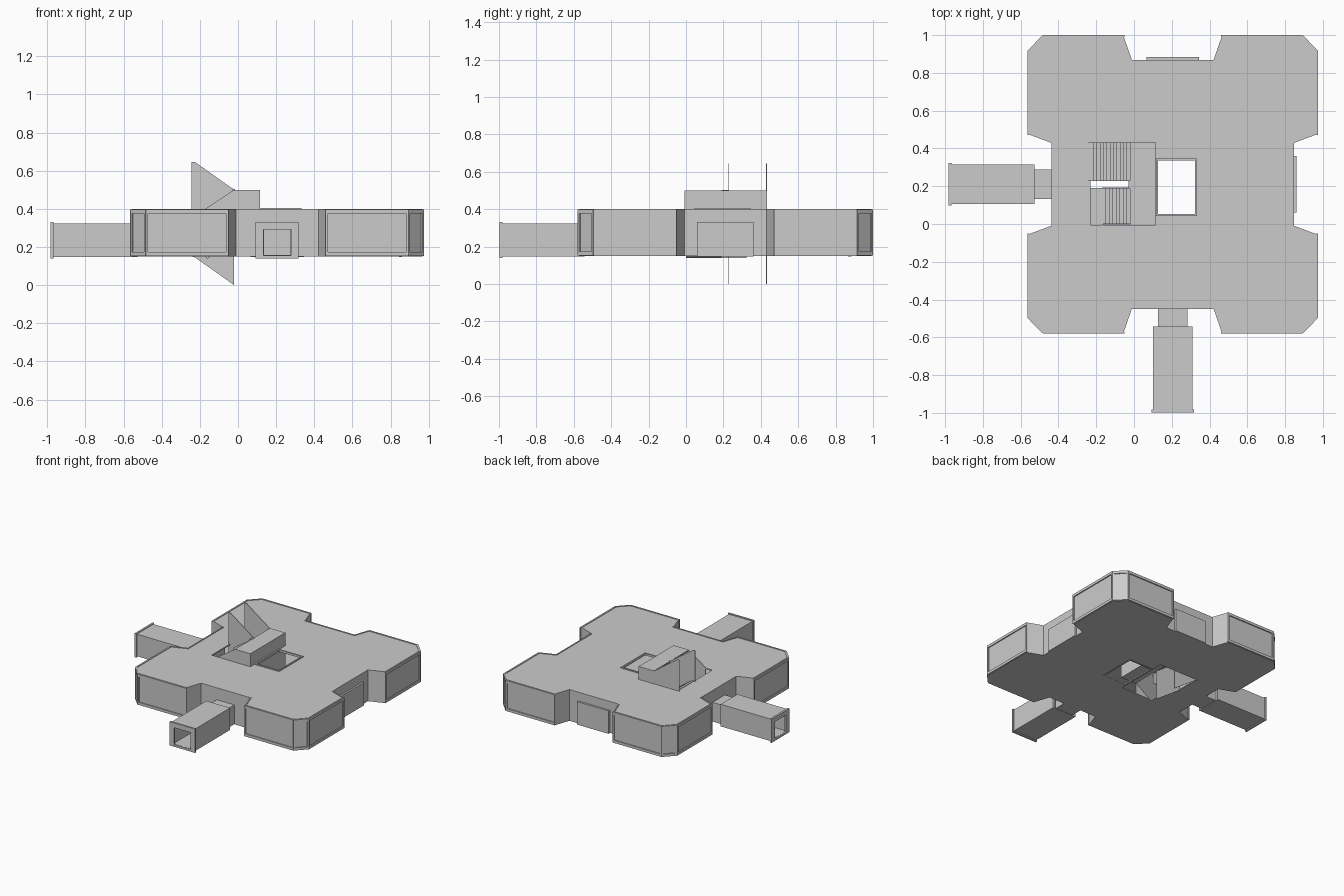
import bpy, bmesh
from mathutils import Vector

if "Cube" in bpy.data.objects:
    bpy.data.objects.remove(bpy.data.objects["Cube"])

CX, CY = 0.205, 0.21          # plan centre of the storey
Z0, Z1 = 0.15, 0.40


def make(name, rings):
    """Closed prism between two matching rings of 3D points."""
    bm = bmesh.new()
    a, b = [[bm.verts.new(p) for p in r] for r in rings]
    n = len(a)
    bm.faces.new(a[::-1])
    bm.faces.new(b)
    for i in range(n):
        j = (i + 1) % n
        bm.faces.new((a[i], a[j], b[j], b[i]))
    bmesh.ops.recalc_face_normals(bm, faces=bm.faces)
    me = bpy.data.meshes.new(name)
    bm.to_mesh(me)
    bm.free()
    ob = bpy.data.objects.new(name, me)
    bpy.context.collection.objects.link(ob)
    return ob


def prism_z(name, pts, z0, z1):
    return make(name, [[(x, y, z) for x, y in pts] for z in (z0, z1)])


def prism_y(name, pts, y0, y1):
    return make(name, [[(x, y, z) for x, z in pts] for y in (y0, y1)])


def box(name, x0, x1, y0, y1, z0, z1):
    return prism_z(name, [(x0, y0), (x1, y0), (x1, y1), (x0, y1)], z0, z1)


def cut(ob, cutter):
    m = ob.modifiers.new("cut", 'BOOLEAN')
    m.operation, m.solver, m.object = 'DIFFERENCE', 'EXACT', cutter
    bpy.context.view_layer.objects.active = ob
    bpy.ops.object.modifier_apply(modifier=m.name)
    bpy.data.objects.remove(cutter)


def inset(pts, d):
    """Inset a counter-clockwise outline by d."""
    out, n = [], len(pts)
    for i in range(n):
        p, q, r = (Vector(pts[(i + k) % n]) for k in (-1, 0, 1))
        u, v = (q - p).normalized(), (r - q).normalized()
        nu, nv = Vector((-u.y, u.x)), Vector((-v.y, v.x))
        out.append(tuple(q + (nu + nv) * d / (1 + nu.dot(nv))))
    return out


# outline: one quarter, mirrored into four
quarter = [(.648, .215), (.768, .26), (.768, .705), (.688, .788), (.255, .788), (.212, .665)]
full = quarter + [(-x, y) for x, y in quarter[::-1]]
full += [(-x, -y) for x, y in full]
outline = [(CX + x, CY + y) for x, y in full]

# hollow storey with sunken roof
storey = prism_z("storey_shell", inset(outline, .006), Z0, Z1)
cut(storey, prism_z("c", inset(outline, .02), Z0 + .008, Z1 - .014))
cut(storey, prism_z("c", inset(outline, .014), Z1 - .004, Z1 + .1))
# light well and stair openings
cut(storey, box("c", .125, .325, .05, .34, 0, .6))
cut(storey, box("c", -.23, .11, -.005, .43, .3, .6))
cut(storey, box("c", -.23, .11, .19, .43, 0, .2))
cut(storey, box("c", -.165, .11, -.005, .191, 0, .2))

# trim around the light well
for z in (Z0 - .003, Z1 - .006):
    trim = box("light_well_trim", .117, .333, .042, .348, z, z + .01)
    cut(trim, box("c", .128, .322, .053, .337, 0, 1))


# wall frames on the straight faces and chamfers of the corner blocks
def frame(a, b):
    a, b = Vector(a), Vector(b)
    d = (b - a).normalized()
    n = Vector((d.y, -d.x))
    L = (b - a).length

    def bar(s0, s1, z0, z1, out=.002):
        q = [a + d * s0 - n * .007, a + d * s1 - n * .007,
             a + d * s1 + n * out, a + d * s0 + n * out]
        prism_z("window_frame", q, z0, z1)
    e = .012
    bar(0, L, Z0 + .003, Z0 + .024)
    bar(0, L, Z1 - .024, Z1 - .003)
    bar(0, e, Z0 + .024, Z1 - .024)
    bar(L - e, L, Z0 + .024, Z1 - .024)


for q in range(4):
    o = q * 6
    for k in (1, 2, 3):
        frame(outline[o + k], outline[o + k + 1])

# closed doorways on the right and back sides
box("right_door_panel", .845, .861, .06, .36, Z0 - .003, .33)
box("back_door_panel", .065, .345, .865, .885, Z0 - .003, .33)


# two connecting corridors: front and left
def front_map(u, v):
    return (CX + u, -.452 - v)


def left_map(u, v):
    return (-.437 - v, CY - u)


def sleeve(name, fmap, w, z0, z1, v0, v1, iw, iz0, iz1):
    def slab(nm, hw, a, b, s, t):
        pts = [fmap(-hw, s), fmap(hw, s), fmap(hw, t), fmap(-hw, t)]
        return prism_z(nm, pts, a, b)
    ob = slab(name, w, z0, z1, v0, v1)
    cut(ob, slab("c", iw, iz0, iz1, v0 - .01, v1 + .01))


for side, fm in (("front", front_map), ("left", left_map)):
    sleeve(side + "_corridor_neck", fm, .078, .152, .305, -.002, .095, .07, .158, .295)
    sleeve(side + "_corridor", fm, .105, .148, .324, .09, .535, .085, .157, .305)
    sleeve(side + "_corridor_collar", fm, .113, .14, .33, .53, .545, .072, .156, .292)
    pts = [fm(-.04, -.006), fm(.065, -.006), fm(.065, .004), fm(-.04, .004)]
    prism_z(side + "_door", pts, .158, .285)


# stairs: two flights meeting at a half landing
def flight(name, x0, z0, x1, z1, n, y0, y1):
    dx, dz = (x1 - x0) / n, (z1 - z0) / n
    pts = []
    for i in range(n):
        pts += [(x0 + i * dx, z0 + i * dz), (x0 + i * dx, z0 + (i + 1) * dz)]
    pts += [(x1, z1), (x1, z1 - .016), (x0 + .4 * dx, z0 - .012)]
    prism_y(name, pts, y0, y1)


def side_wall(name, pts, y):
    prism_y(name, pts, y - .002, y + .002)


XL = -.02
flight("lower_flight", -.17, .15, XL, .25, 8, 0, .19)
flight("upper_flight", XL, .25, -.23, .40, 12, .23, .43)
box("half_landing", XL, .11, -.005, .43, .235, .25)
for y in (.229, .43):
    side_wall("upper_flight_wall",
              [(-.243, .15), (-.225, .145), (XL, 0), (XL, .5), (-.225, .645), (-.243, .645)], y)
for y in (-.005, .19):
    side_wall("lower_flight_wall", [(-.17, .15), (XL, .15), (XL, .5), (-.17, .40)], y)

# landing enclosure, open towards the flights
enclosure = box("landing_enclosure", XL, .115, -.008, .433, .235, .5)
cut(enclosure, box("c", XL - .1, .107, 0, .425, .24, .492))
box("landing_divider", XL - .01, XL + .005, .19, .229, .235, .503)
